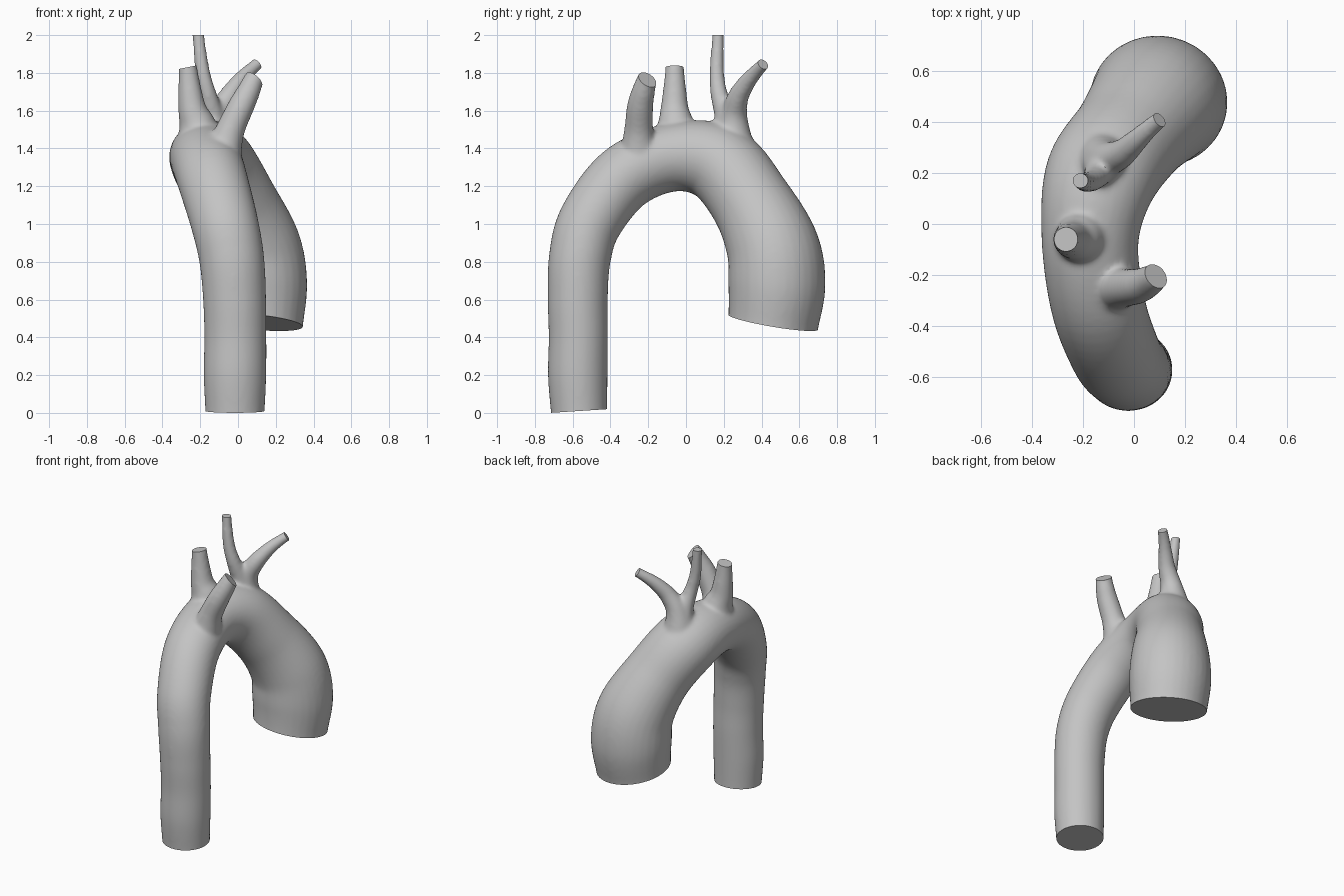
import bpy, bmesh, math
from mathutils import Vector

if "Cube" in bpy.data.objects:
    bpy.data.objects.remove(bpy.data.objects["Cube"])

SIDES, STEPS, EXTRA = 32, 8, 0.07


def catmull(a, b, c, d, t):
    return 0.5 * (2 * b + (c - a) * t + (2 * a - 5 * b + 4 * c - d) * t * t
                  + (3 * b - a - 3 * c + d) * t ** 3)


def beyond(point, normal):
    """Path point a little past a cut end, with the same radius."""
    return Vector((*(point.to_3d() + Vector(normal).normalized() * EXTRA), point.w))


def add_tube(bm, points, start=None, end=None, widen=1.0):
    """Sweep ovals along a smooth path of (x, y, z, radius), run past any cut end."""
    pts = [Vector(p) for p in points]
    if start:
        pts.insert(0, beyond(pts[0], start))
    if end:
        pts.append(beyond(pts[-1], end))
    pts = [2 * pts[0] - pts[1]] + pts + [2 * pts[-1] - pts[-2]]
    line = [catmull(*pts[i:i + 4], s / STEPS) for i in range(len(pts) - 3) for s in range(STEPS)]
    line.append(pts[-2])
    rings, side = [], Vector((1, 0, 0))
    for i, p in enumerate(line):
        along = (line[min(i + 1, len(line) - 1)] - line[max(i - 1, 0)]).to_3d().normalized()
        side = (side - along * side.dot(along)).normalized()
        other = along.cross(side)
        angles = [2 * math.pi * k / SIDES for k in range(SIDES)]
        rings.append([bm.verts.new(p.to_3d() + p.w * (side * math.cos(a) * widen
                                                      + other * math.sin(a))) for a in angles])
    for lo, hi in zip(rings, rings[1:]):
        for k in range(SIDES):
            n = (k + 1) % SIDES
            bm.faces.new((lo[k], lo[n], hi[n], hi[k]))
    bm.faces.new(rings[0][::-1])
    bm.faces.new(rings[-1])


def add_cutter(bm, point, normal):
    """Short cylinder sitting on the plane that trims one open end."""
    n = Vector(normal).normalized()
    made = bmesh.ops.create_cone(bm, cap_ends=True, segments=24, depth=0.2,
                                 radius1=point[3] * 1.6, radius2=point[3] * 1.6)
    bmesh.ops.rotate(bm, verts=made["verts"], matrix=n.to_track_quat('Z', 'Y').to_matrix())
    bmesh.ops.translate(bm, verts=made["verts"], vec=Vector(point[:3]) + n * 0.1)


def make_object(name, bm):
    mesh = bpy.data.meshes.new(name)
    bm.to_mesh(mesh)
    bm.free()
    obj = bpy.data.objects.new(name, mesh)
    bpy.context.collection.objects.link(obj)
    return obj


# Path points are x, y, z, radius; directions are the outward facing of each cut end
arch = [(-.016, -.566, .01, .15), (-.016, -.573, .2, .158), (-.014, -.57, .4, .157),
        (-.018, -.573, .6, .159), (-.034, -.562, .82, .164), (-.075, -.503, 1.02, .17),
        (-.14, -.32, 1.25, .177), (-.172, -.06, 1.355, .182), (-.13, .18, 1.315, .211),
        (-.017, .345, 1.113, .216), (.075, .458, .88, .246), (.097, .481, .68, .257),
        (.094, .462, .48, .24)]
front_branch = [(-.08, -.25, 1.38, .1), (-.04, -.25, 1.5, .077), (.015, -.243, 1.62, .07),
                (.055, -.226, 1.7, .062), (.085, -.205, 1.765, .054)]
middle_branch = [(-.19, -.05, 1.38, .13), (-.215, -.053, 1.52, .1), (-.24, -.06, 1.6, .077),
                 (-.254, -.06, 1.7, .063), (-.266, -.06, 1.83, .049)]
slim_branch = [(-.12, .25, 1.38, .13), (-.125, .242, 1.48, .095), (-.135, .21, 1.58, .062),
               (-.16, .175, 1.69, .046), (-.188, .163, 1.81, .039), (-.21, .17, 2, .032)]
rear_branch = [(-.12, .25, 1.38, .13), (-.12, .25, 1.48, .095), (-.1, .255, 1.58, .07),
               (-.05, .275, 1.67, .057), (.005, .323, 1.75, .046), (.055, .37, 1.805, .038),
               (.1, .408, 1.845, .034)]
branches = [(front_branch, (.58, .45, .68)), (middle_branch, (-.2, 0, 1)),
            (slim_branch, (0, 0, 1)), (rear_branch, (.65, .5, .55))]
arch_start, arch_end = (0, .065, -1), (-.1, -.17, -1)

# Trunk and branches in one mesh, with cutters for the open ends
body, trim = bmesh.new(), bmesh.new()
add_tube(body, arch, arch_start, arch_end, widen=1.05)
add_cutter(trim, arch[0], arch_start)
add_cutter(trim, arch[-1], arch_end)
for path, facing in branches:
    add_tube(body, path, end=facing)
    add_cutter(trim, path[-1], facing)
artery = make_object("arched_artery", body)
cutter = make_object("end_cutters", trim)
cutter.hide_render = True

# Fuse the tubes, soften the joints, then trim the ends flat
fuse = artery.modifiers.new("fuse", 'REMESH')
fuse.mode, fuse.voxel_size = 'VOXEL', 0.012
soften = artery.modifiers.new("soften", 'SMOOTH')
soften.factor, soften.iterations = 0.5, 12
cut = artery.modifiers.new("trim", 'BOOLEAN')
cut.operation, cut.solver, cut.object = 'DIFFERENCE', 'EXACT', cutter
bpy.ops.object.select_all(action='DESELECT')
artery.select_set(True)
bpy.context.view_layer.objects.active = artery
for name in [m.name for m in artery.modifiers]:
    bpy.ops.object.modifier_apply(modifier=name)
bpy.data.objects.remove(cutter)

# Plain grey surface
grey = bpy.data.materials.new("plain_grey")
grey.use_nodes = True
grey.diffuse_color = (.55, .55, .55, 1)
grey.node_tree.nodes["Principled BSDF"].inputs["Base Color"].default_value = (.55, .55, .55, 1)
artery.data.materials.clear()
artery.data.materials.append(grey)
artery.data.polygons.foreach_set("material_index", [0] * len(artery.data.polygons))
bpy.ops.object.shade_smooth_by_angle(angle=math.radians(40))
